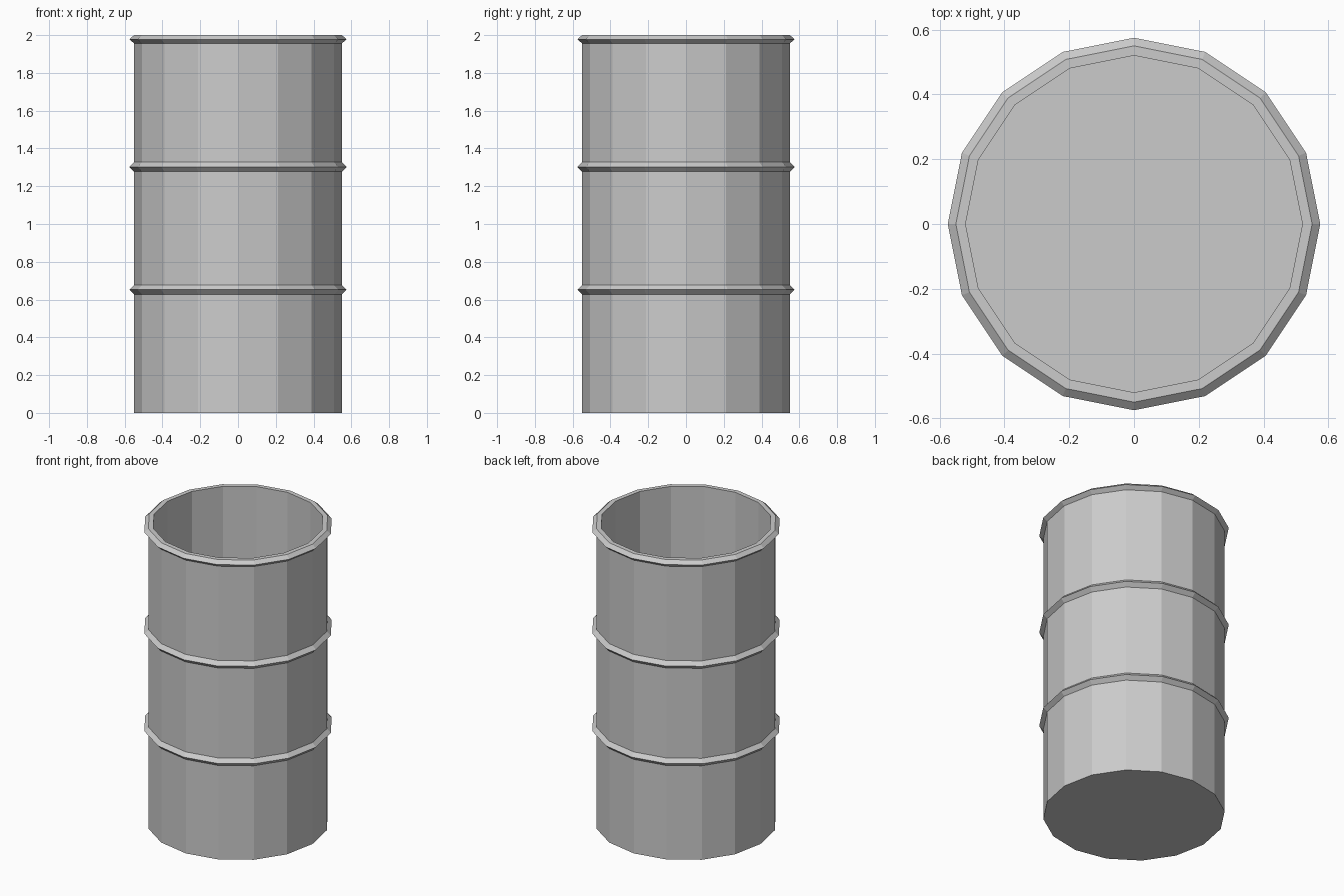
import bpy, bmesh
from math import cos, sin, tau

if "Cube" in bpy.data.objects:
    bpy.data.objects.remove(bpy.data.objects["Cube"])

SIDES = 16
R_OUT, R_RIB, R_IN = 0.55, 0.575, 0.52
FLOOR, HEIGHT = 0.03, 2.0


def lathe(name, profile):
    """Turn an open (radius, z) profile round the z axis and cap both ends."""
    bm = bmesh.new()
    rings = [[bm.verts.new((r * cos(tau * i / SIDES), r * sin(tau * i / SIDES), z))
              for i in range(SIDES)] for r, z in profile]
    for a, b in zip(rings, rings[1:]):
        for i in range(SIDES):
            j = (i + 1) % SIDES
            bm.faces.new((a[i], a[j], b[j], b[i]))
    bm.faces.new(rings[0][::-1])
    bm.faces.new(rings[-1])
    bmesh.ops.recalc_face_normals(bm, faces=bm.faces)
    mesh = bpy.data.meshes.new(name)
    bm.to_mesh(mesh)
    bm.free()
    obj = bpy.data.objects.new(name, mesh)
    bpy.context.collection.objects.link(obj)
    return obj


# Outer wall from the base up, with two pointed ribs and a pointed rim
profile = [(R_OUT, 0)]
for z, half in ((0.652, 0.025), (1.302, 0.025), (1.978, 0.022)):
    profile += [(R_OUT, z - half), (R_RIB, z), (R_OUT, z + half)]

# Flat lip, inner wall and inside floor
profile += [(R_IN, HEIGHT), (R_IN, FLOOR)]

lathe("open_barrel", profile)
